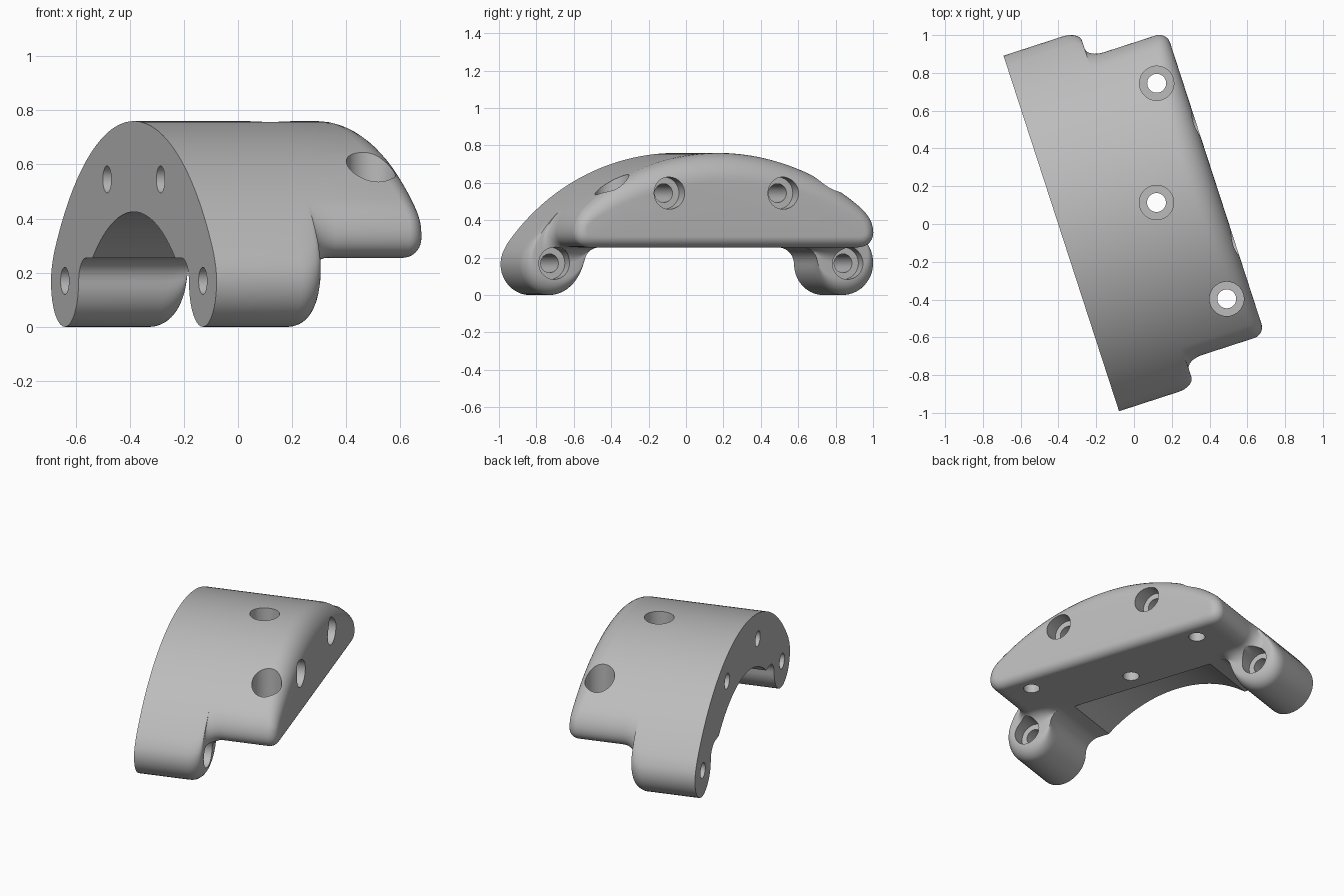
import bpy, bmesh, math
from mathutils import Vector, Matrix

if "Cube" in bpy.data.objects:
    bpy.data.objects.remove(bpy.data.objects["Cube"])

# local frame: t along the bracket, n away from the flat mating face
A = math.radians(18)
T = Vector((-math.sin(A), math.cos(A), 0))
N = Vector((math.cos(A), math.sin(A), 0))
C = Vector((-0.385, -0.05, 0))

def world(t, n, z):
    return C + T * t + N * n + Vector((0, 0, z))

grey = bpy.data.materials.new("plain_grey")
grey.diffuse_color = (0.5, 0.5, 0.5, 1)
grey.use_nodes = True
grey.node_tree.nodes["Principled BSDF"].inputs["Base Color"].default_value = grey.diffuse_color

R, ZC = 1.178, -0.418          # outer arch
LT, LR = 0.825, 0.165          # leg centre and radius
FLAT = 0.255                   # underside height of the slab

def resample(pts, k):
    d = [0]
    for a, b in zip(pts, pts[1:]):
        d.append(d[-1] + math.dist(a, b))
    out = []
    for i in range(k + 1):
        s = d[-1] * i / k
        j = max(j for j in range(len(d) - 1) if d[j] <= s + 1e-9)
        f = (s - d[j]) / (d[j + 1] - d[j])
        out.append(tuple(a + (b - a) * f for a, b in zip(pts[j], pts[j + 1])))
    return out

def arc(ct, cz, r, a0, a1, k=16):
    # angle measured from straight up towards +t
    return [(ct + r * math.sin(math.radians(a0 + (a1 - a0) * i / k)),
             cz + r * math.cos(math.radians(a0 + (a1 - a0) * i / k))) for i in range(k + 1)]

def bezier(a, b, c, d, k=20):
    return [tuple((1-u)**3*p + 3*u*(1-u)**2*q + 3*u*u*(1-u)*r + u**3*s
                  for p, q, r, s in zip(a, b, c, d)) for u in [i / k for i in range(k + 1)]]

# half profiles: with legs, and slab only (same number of points)
a_split = math.degrees(math.asin(0.77 / R))
a_tan = math.degrees(math.atan2(LT, LR - ZC))
top = arc(0, ZC, R, 0, a_split, 26)
p0 = top[-1]
leg_out = resample(arc(0, ZC, R, a_split, a_tan) + arc(LT, LR, LR, a_tan, 180, 40)[1:], 24)
slab_out = resample(bezier(p0, (0.86, p0[1] - 0.075), (0.88, FLAT), (0.75, FLAT)), 24)
leg_in = resample(arc(LT, LR, LR, 180, 270) + arc(0.57, 0.165, 0.09, 90, 0)[1:], 20)
slab_in = resample([(0.75, FLAT), (0.57, FLAT)], 20)
base = [(0.57 * (1 - i / 6), FLAT) for i in range(1, 7)]

def mirror(half):
    return half + [(-t, z) for t, z in reversed(half[1:-1])]

full = mirror(top + leg_out[1:] + leg_in[1:] + base)
slab = mirror(top + slab_out[1:] + slab_in[1:] + base)

# rings along n: leg rounding, hollow fillet into the slab, rounded slab end
def blend(w, n):
    return [(a[0] + (b[0] - a[0]) * w, n, a[1] + (b[1] - a[1]) * w) for a, b in zip(full, slab)]

rings = [blend(0, 0)]
for i in range(9):
    th = math.radians(90 * i / 8)
    rings.append(blend(0.35 * (1 - math.cos(th)), 0.33 + 0.09 * math.sin(th)))
for i in range(9):
    th = math.radians(90 * i / 8)
    rings.append(blend(0.65 + 0.35 * math.sin(th), 0.51 - 0.09 * math.cos(th)))
END = 0.86
for i in range(10):
    th = math.radians(90 * i / 9)
    ring = []
    for j, (t, z) in enumerate(slab):
        a, b = slab[j - 1], slab[(j + 1) % len(slab)]
        d = Vector((b[0] - a[0], b[1] - a[1])).normalized()
        r = 0.06 + 0.09 * max(0, (z - 0.4) / 0.36)
        o = r * (1 - math.cos(th))
        ring.append((t + d.y * o, END - r + r * math.sin(th), z - d.x * o))
    rings.append(ring)

bm = bmesh.new()
vr = [[bm.verts.new(world(*p)) for p in ring] for ring in rings]
for a, b in zip(vr, vr[1:]):
    for j in range(len(a)):
        k = (j + 1) % len(a)
        bm.faces.new((a[j], a[k], b[k], b[j]))
bm.faces.new(vr[0])
bm.faces.new(vr[-1])
bmesh.ops.recalc_face_normals(bm, faces=bm.faces)
me = bpy.data.meshes.new("bracket_body")
bm.to_mesh(me)
bm.free()
me.materials.append(grey)
body = bpy.data.objects.new("bracket_body", me)
bpy.context.collection.objects.link(body)

# cutters
def cut(name, p, q, r, seg=40):
    ax = q - p
    bpy.ops.mesh.primitive_cylinder_add(vertices=seg, radius=r, depth=ax.length)
    c = bpy.context.object
    c.name = name
    c.matrix_world = Matrix.Translation((p + q) / 2) @ ax.to_track_quat('Z', 'Y').to_matrix().to_4x4()
    c.data.materials.append(grey)
    c.hide_render = True
    m = body.modifiers.new(name, 'BOOLEAN')
    m.operation, m.solver, m.object = 'DIFFERENCE', 'EXACT', c
    return c

cutters = [cut("arch_cutter", world(0, -0.2, -0.375), world(0, 0.40, -0.375), 0.80, 160)]
for s in (-1, 1):
    # screw holes through the slab and the legs, with wide mouths
    for t, z, floor in ((0.32, 0.545, 0.76), (LT, 0.17, 0.34)):
        cutters.append(cut("screw_hole", world(s*t, -0.1, z), world(s*t, 1.1, z), 0.05))
        cutters.append(cut("screw_mouth", world(s*t, floor, z), world(s*t, 1.2, z), 0.086))
# vertical holes
for t, n in ((-0.6, 0.726), (0, 0.53), (0.6, 0.726)):
    cutters.append(cut("top_hole", world(t, n, 0.1), world(t, n, 1), 0.05))
    cutters.append(cut("top_mouth", world(t, n, 0.45), world(t, n, 1.1), 0.091))

# apply the cuts and smooth
bpy.ops.object.select_all(action='DESELECT')
body.select_set(True)
bpy.context.view_layer.objects.active = body
for m in list(body.modifiers):
    bpy.ops.object.modifier_apply(modifier=m.name)
for c in cutters:
    bpy.data.objects.remove(c)
bpy.ops.object.shade_smooth_by_angle(angle=math.radians(30))
